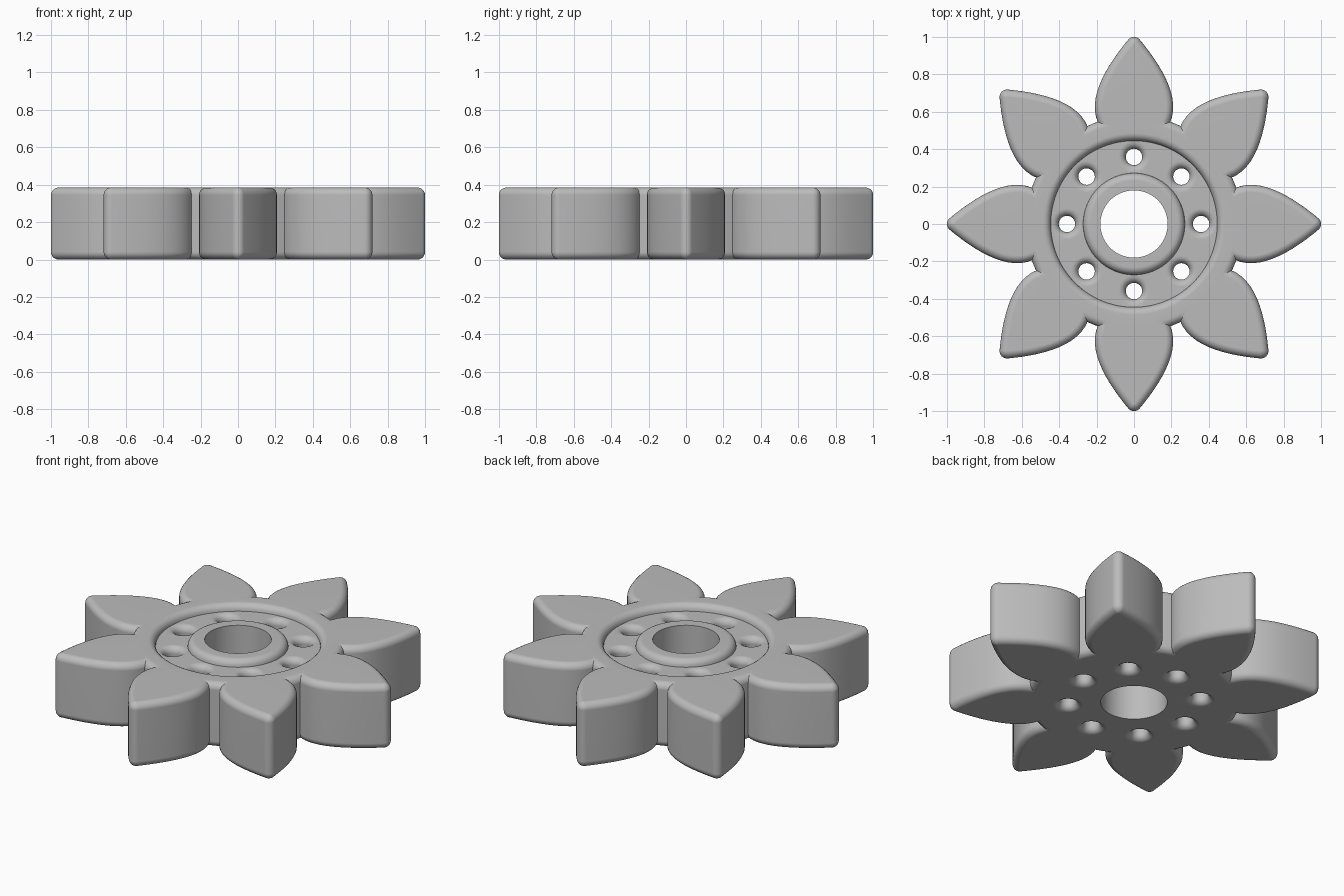
import bpy, bmesh
from math import sin, cos, pi, radians
from mathutils import Vector, Matrix
from mathutils.geometry import interpolate_bezier

HEIGHT, FLOOR, FILLET = 0.385, 0.345, 0.04
PETALS, SEG = 8, 5

cube = bpy.data.objects.get("Cube")
if cube:
    bpy.data.objects.remove(cube)

grey = bpy.data.materials.new("plain_grey")
grey.use_nodes = True
grey.diffuse_color = (0.5, 0.5, 0.5, 1)
grey.node_tree.nodes["Principled BSDF"].inputs["Base Color"].default_value = (0.5, 0.5, 0.5, 1)


def finish(name, bm):
    bmesh.ops.remove_doubles(bm, verts=bm.verts, dist=0.0005)
    bmesh.ops.recalc_face_normals(bm, faces=bm.faces)
    mesh = bpy.data.meshes.new(name)
    bm.to_mesh(mesh)
    bm.free()
    mesh.materials.append(grey)
    obj = bpy.data.objects.new(name, mesh)
    bpy.context.collection.objects.link(obj)
    return obj


def arc(cx, cz, radius, start, end):
    angles = [radians(start + (end - start) * i / SEG) for i in range(SEG + 1)]
    return [(cx + radius * cos(a), cz + radius * sin(a)) for a in angles]


def bridge(bm, a, b):
    for i in range(len(a)):
        j = (i + 1) % len(a)
        bm.faces.new((a[i], a[j], b[j], b[i]))


def lathe(bm, profile, steps, centre=(0, 0), closed=True):
    """Revolve an (r, z) profile; an open one is capped at both ends."""
    rings = [[bm.verts.new((centre[0] + r * cos(2 * pi * i / steps),
                            centre[1] + r * sin(2 * pi * i / steps), z))
              for i in range(steps)] for r, z in profile]
    for a, b in zip(rings, rings[1:]):
        bridge(bm, a, b)
    if closed:
        bridge(bm, rings[-1], rings[0])
    else:
        bm.faces.new(rings[0])
        bm.faces.new(rings[-1])


def boolean(target, tool, operation):
    mod = target.modifiers.new(operation, "BOOLEAN")
    mod.operation, mod.solver, mod.object = operation, "EXACT", tool
    bpy.context.view_layer.objects.active = target
    bpy.ops.object.modifier_apply(modifier=mod.name)
    bpy.data.objects.remove(tool)


# Hub: bored disc with a shallow ring-shaped recess and rounded rims
top = HEIGHT - FILLET
hub_profile = ([(0.18, 0), (0.18, HEIGHT)]
               + arc(0.232, top, FILLET, 90, 0)
               + arc(0.485, top, FILLET, 180, 90)
               + arc(0.54, top, FILLET, 90, 0)
               + arc(0.54, FILLET, FILLET, 0, -90))
bm = bmesh.new()
lathe(bm, hub_profile, 96)
body = finish("flower_wheel", bm)

# Petals: a sharp-tipped core outline, swelled by the fillet radius
core = interpolate_bezier(Vector((0, 0.96)), Vector((0.125, 0.81)),
                          Vector((0.22, 0.64)), Vector((0.14, 0.53)), 15)
half = []
for i, p in enumerate(core):
    t = core[min(i + 1, len(core) - 1)] - core[max(i - 1, 0)]
    half.append((p, Vector((-t.y, t.x)).normalized()))
tip, side = half[0]
tip_angle = Vector((0, 1)).angle(side)
tip_arc = [(tip, Vector((sin(tip_angle * k / 4), cos(tip_angle * k / 4)))) for k in range(4)]
half = tip_arc + half
mirrored = [(Vector((-p.x, p.y)), Vector((-n.x, n.y))) for p, n in half[:0:-1]]
outline = half + mirrored

edge_profile = arc(0, FILLET, FILLET, -90, 0) + arc(0, top, FILLET, 0, 90)
bm = bmesh.new()
for k in range(PETALS):
    spin = Matrix.Rotation(2 * pi * k / PETALS, 3, "Z")
    rings = [[bm.verts.new(spin @ Vector((*(p + n * swell), z))) for p, n in outline]
             for swell, z in edge_profile]
    for a, b in zip(rings, rings[1:]):
        bridge(bm, a, b)
    # Caps skip the doubled points at the tip
    for ring in (rings[0], rings[-1]):
        bm.faces.new(ring)
boolean(body, finish("petals", bm), "UNION")

# Bolt holes, flared at both ends
flare = 0.038
hole_profile = ([(0.082, -0.05)]
                + arc(0.082, flare, flare, 270, 180)
                + arc(0.082, FLOOR - flare, flare, 180, 90)
                + [(0.082, HEIGHT + 0.05)])
bm = bmesh.new()
for k in range(PETALS):
    a = 2 * pi * k / PETALS
    lathe(bm, hole_profile, 32, (0.3585 * cos(a), 0.3585 * sin(a)), closed=False)
boolean(body, finish("hole_cutter", bm), "DIFFERENCE")

# Smooth rims with flat faces kept flat
bpy.ops.object.select_all(action="DESELECT")
body.select_set(True)
bpy.context.view_layer.objects.active = body
bpy.ops.object.shade_smooth_by_angle(angle=radians(32))
weighted = body.modifiers.new("flat_faces", "WEIGHTED_NORMAL")
weighted.keep_sharp = True
